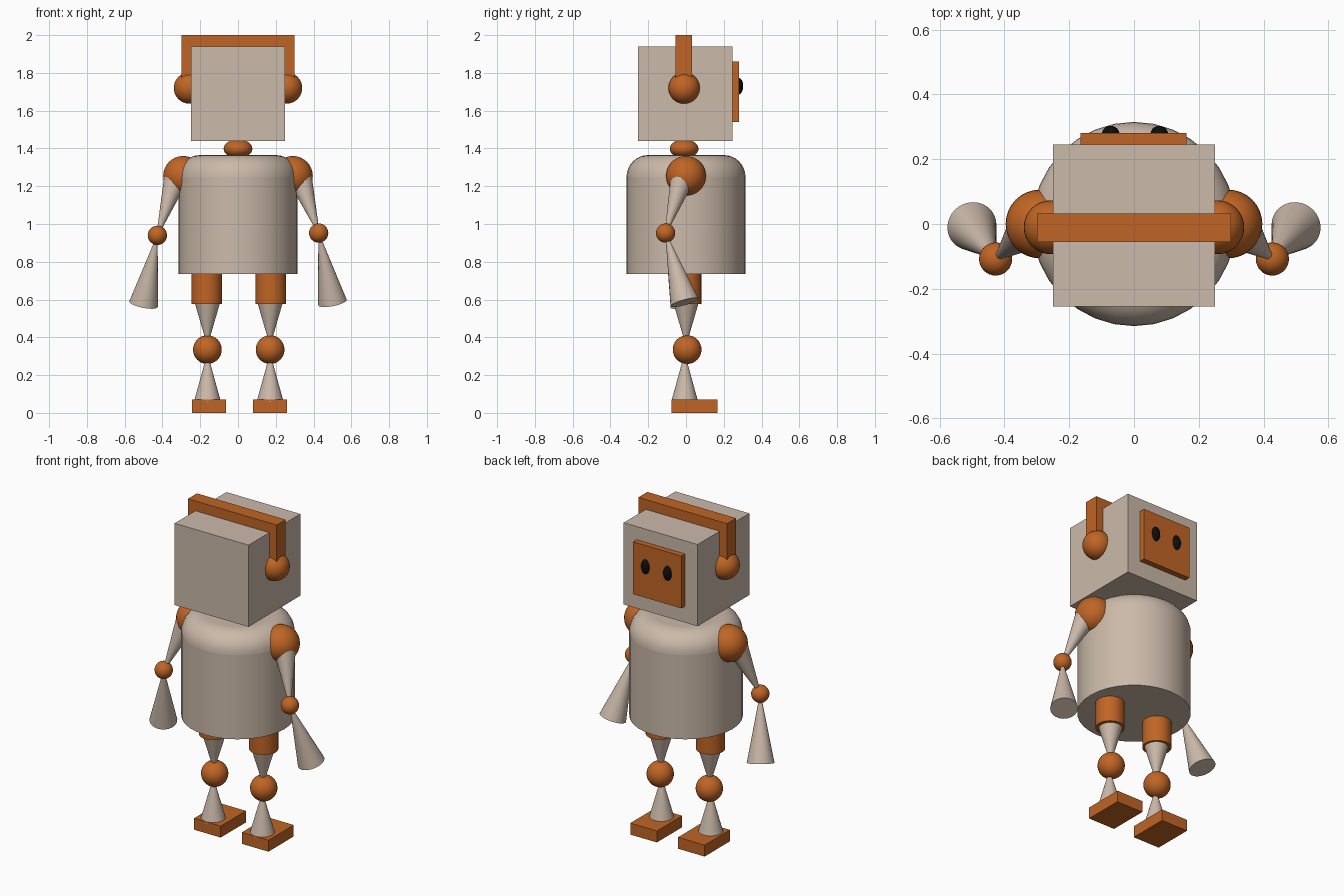
import bpy
import math
from mathutils import Vector

cube = bpy.data.objects.get("Cube")
if cube:
    bpy.data.objects.remove(cube, do_unlink=True)


def material(name, color):
    mat = bpy.data.materials.new(name)
    mat.use_nodes = True
    mat.diffuse_color = (*color, 1)
    bsdf = next(n for n in mat.node_tree.nodes if n.type == "BSDF_PRINCIPLED")
    bsdf.inputs["Base Color"].default_value = (*color, 1)
    return mat


BEIGE = material("warm beige", (0.6, 0.49, 0.4))
ORANGE = material("burnt orange", (0.53, 0.13, 0.018))
BLACK = material("black", (0.004, 0.004, 0.004))


def finish(name, mat, smooth=True):
    obj = bpy.context.object
    obj.name = name
    obj.data.materials.append(mat)
    if smooth:
        bpy.ops.object.shade_smooth_by_angle(angle=math.radians(35))
    return obj


def box(name, mat, low, high):
    low, high = Vector(low), Vector(high)
    bpy.ops.mesh.primitive_cube_add(size=1, location=(low + high) / 2)
    bpy.context.object.scale = high - low
    return finish(name, mat, smooth=False)


def ball(name, mat, center, radii):
    bpy.ops.mesh.primitive_uv_sphere_add(segments=32, ring_count=16, location=center)
    bpy.context.object.scale = radii
    return finish(name, mat)


def cone(name, mat, start, end, r_start, r_end):
    """Tapered round bar between two points."""
    start, end = Vector(start), Vector(end)
    axis = end - start
    bpy.ops.mesh.primitive_cone_add(
        vertices=32, radius1=r_start, radius2=r_end, depth=axis.length,
        location=(start + end) / 2, rotation=axis.to_track_quat("Z", "Y").to_euler())
    return finish(name, mat)


# Head, face plate, headband and neck
box("head", BEIGE, (-0.25, -0.255, 1.44), (0.25, 0.245, 1.94))
box("face_plate", ORANGE, (-0.165, 0.24, 1.54), (0.162, 0.28, 1.86))
box("headband", ORANGE, (-0.3, -0.055, 1.72), (0.3, 0.032, 2.0))
ball("neck", ORANGE, (0, -0.01, 1.398), (0.076, 0.076, 0.05))

# Torso: cylinder with a rounded top rim
torso = cone("torso", BEIGE, (0, 0, 0.735), (0, 0, 1.365), 0.315, 0.315)
weights = torso.data.attributes.new("bevel_weight_edge", "FLOAT", "EDGE")
for edge in torso.data.edges:
    if all(torso.data.vertices[v].co.z > 0 for v in edge.vertices):
        weights.data[edge.index].value = 1
bevel = torso.modifiers.new("rounded_top", "BEVEL")
bevel.limit_method = "WEIGHT"
bevel.width = 0.115
bevel.segments = 8
# Keep the rounding before the smoothing modifier, if there is one
torso.modifiers.move(len(torso.modifiers) - 1, 0)

# Paired parts
for side, s in (("left", 1), ("right", -1)):
    eye_x = 0.078 if s > 0 else -0.072
    ball(f"{side}_eye", BLACK, (eye_x, 0.277, 1.73), (0.027, 0.026, 0.045))
    ball(f"{side}_ear", ORANGE, (s * 0.257, -0.01, 1.72), (0.083,) * 3)

    # Arm
    elbow = (s * 0.427, -0.108, 0.952 if s > 0 else 0.94)
    hand = (s * 0.5, -0.007, 0.585 if s > 0 else 0.576)
    ball(f"{side}_shoulder", ORANGE, (s * 0.29, 0, 1.254), (0.106,) * 3)
    cone(f"{side}_upper_arm", BEIGE, (s * 0.325, -0.015, 1.254), elbow, 0.066, 0.005)
    ball(f"{side}_elbow", ORANGE, elbow, (0.051,) * 3)
    cone(f"{side}_forearm", BEIGE, hand, elbow, 0.077, 0.002)

    # Leg
    x = 0.17 if s > 0 else -0.162
    thigh_x = x + s * 0.004
    ball(f"{side}_knee", ORANGE, (x, 0.006, 0.335), (0.076,) * 3)
    cone(f"{side}_thigh", ORANGE, (thigh_x, 0, 0.577), (thigh_x, 0, 0.8), 0.081, 0.081)
    cone(f"{side}_lower_thigh", BEIGE, (x, 0, 0.36), (x, 0, 0.59), 0.002, 0.069)
    cone(f"{side}_shin", BEIGE, (x, -0.007, 0.06), (x, -0.007, 0.31), 0.071, 0.002)
    foot_x = x if s > 0 else -0.153
    box(f"{side}_foot", ORANGE, (foot_x - 0.09, -0.077, 0), (foot_x + 0.09, 0.167, 0.07))
